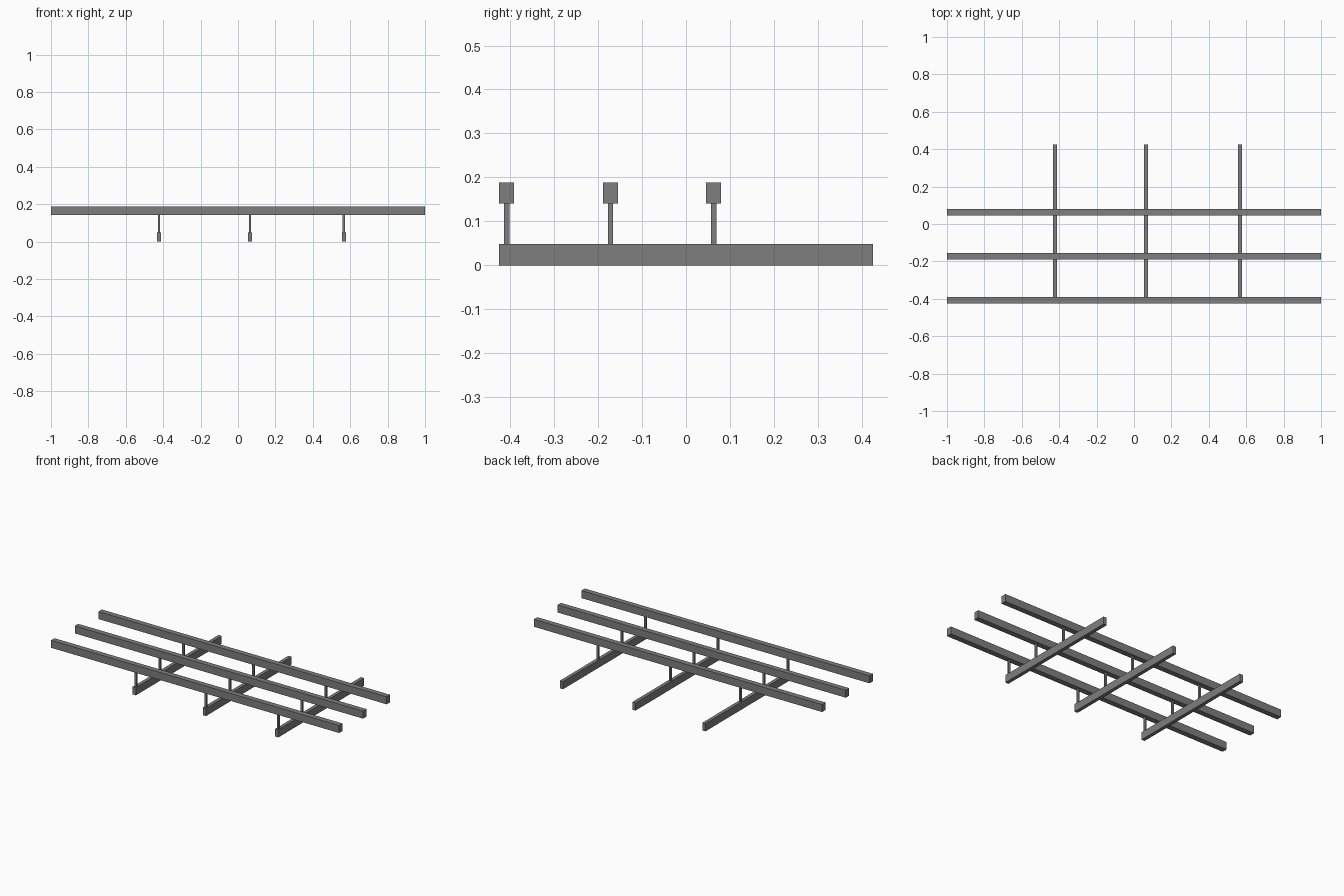
import bpy

cube = bpy.data.objects.get("Cube")
if cube:
    bpy.data.objects.remove(cube, do_unlink=True)

grey = bpy.data.materials.new("mid grey")
grey.use_nodes = True
colour = (0.21, 0.21, 0.21, 1)
grey.diffuse_color = colour
grey.node_tree.nodes["Principled BSDF"].inputs["Base Color"].default_value = colour


def box(name, centre, size):
    bpy.ops.mesh.primitive_cube_add(size=1, location=centre)
    obj = bpy.context.object
    obj.name = name
    obj.scale = size
    bpy.ops.object.transform_apply(location=False, rotation=False, scale=True)
    obj.data.materials.append(grey)


def span(name, x, y, z_low, z_high, width, depth):
    box(name, (x, y, (z_low + z_high) / 2), (width, depth, z_high - z_low))


RAIL_Y = {"front": -0.408, "middle": -0.172, "back": 0.063}
JOIST_X = {"right": -0.422, "centre": 0.064, "left": 0.566}
JOIST_TOP, RAIL_BOTTOM, RAIL_TOP = 0.048, 0.141, 0.188

# Long upper rails
for row, y in RAIL_Y.items():
    span(f"{row}_rail", 0, y, RAIL_BOTTOM, RAIL_TOP, 2, 0.034)

# Floor joists, with a slim post under each rail
for column, x in JOIST_X.items():
    span(f"{column}_joist", x, 0, 0, JOIST_TOP, 0.022, 0.85)
    for row, y in RAIL_Y.items():
        span(f"{row}_{column}_post", x, y, JOIST_TOP, RAIL_BOTTOM, 0.012, 0.012)
